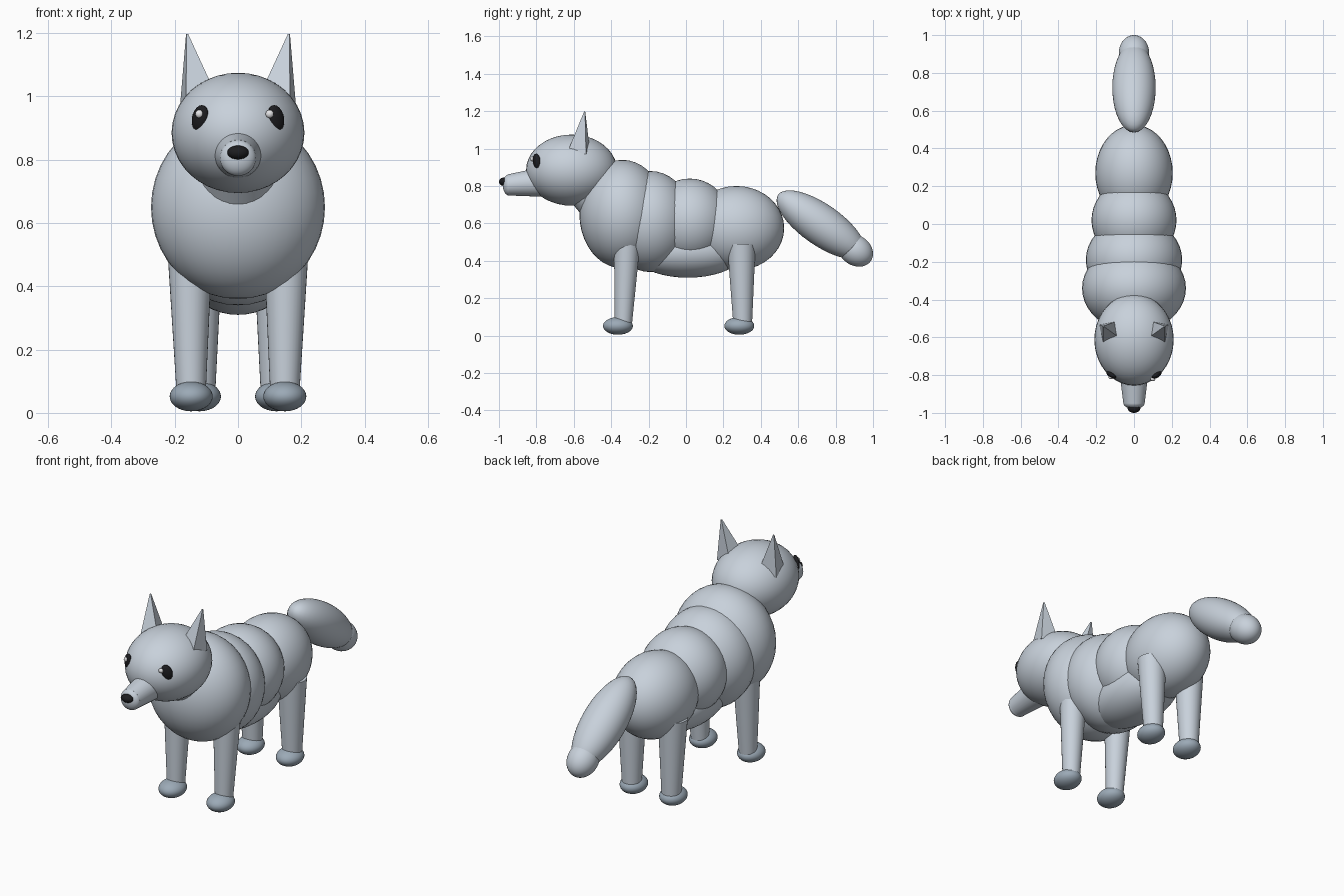
import bpy, bmesh, math
from mathutils import Vector, Matrix

cube = bpy.data.objects.get("Cube")
if cube:
    bpy.data.objects.remove(cube, do_unlink=True)


def material(name, rgb):
    m = bpy.data.materials.new(name)
    m.use_nodes = True
    m.diffuse_color = (*rgb, 1)
    m.node_tree.nodes["Principled BSDF"].inputs["Base Color"].default_value = (*rgb, 1)
    return m


FUR = material("pale grey fur", (0.58, 0.64, 0.71))
PAW = material("slate paw", (0.33, 0.40, 0.47))
BLACK = material("black", (0.012, 0.012, 0.014))
WHITE = material("eye highlight", (0.9, 0.9, 0.92))


def finish(bm, name, mat, smooth=True):
    mesh = bpy.data.meshes.new(name)
    bm.to_mesh(mesh)
    bm.free()
    mesh.materials.append(mat)
    for p in mesh.polygons:
        p.use_smooth = smooth
    ob = bpy.data.objects.new(name, mesh)
    bpy.context.collection.objects.link(ob)
    return ob


def ellipsoid(name, centre, radii, mat=FUR, rot=None, segments=40):
    bm = bmesh.new()
    bmesh.ops.create_uvsphere(bm, u_segments=segments, v_segments=segments // 2, radius=1)
    xf = Matrix.Translation(centre) @ (rot or Matrix()) @ Matrix.Diagonal((*radii, 1))
    bmesh.ops.transform(bm, matrix=xf, verts=bm.verts)
    return finish(bm, name, mat)


def taper(name, start, end, r1, r2, sides=32, twist=0.0):
    """Tapered tube or pyramid running from start to end."""
    a, b = Vector(start), Vector(end)
    bm = bmesh.new()
    bmesh.ops.create_cone(bm, cap_ends=True, segments=sides, radius1=r1, radius2=r2,
                          depth=(b - a).length)
    turn = Vector((0, 0, 1)).rotation_difference(b - a).to_matrix().to_4x4()
    xf = Matrix.Translation((a + b) / 2) @ turn @ Matrix.Rotation(twist, 4, "Z")
    bmesh.ops.transform(bm, matrix=xf, verts=bm.verts)
    ob = finish(bm, name, FUR, sides > 8)
    if sides > 8:
        bpy.ops.object.select_all(action="DESELECT")
        ob.select_set(True)
        bpy.context.view_layer.objects.active = ob
        bpy.ops.object.shade_smooth_by_angle(angle=math.radians(40))
    return ob


# Overlapping body masses
ellipsoid("chest", (0, -0.34, 0.65), (0.275, 0.23, 0.29))
ellipsoid("ribs", (0, -0.19, 0.61), (0.255, 0.225, 0.27))
ellipsoid("waist", (0, 0.02, 0.61), (0.225, 0.22, 0.23))
ellipsoid("rump", (0, 0.27, 0.575), (0.205, 0.255, 0.225))
ellipsoid("belly", (0, 0.01, 0.45), (0.17, 0.30, 0.14))

# Neck and head
taper("neck", (0, -0.45, 0.72), (0, -0.56, 0.85), 0.13, 0.13)
ellipsoid("head", (0, -0.612, 0.885), (0.21, 0.243, 0.19))
taper("snout", (0, -0.76, 0.822), (0, -0.945, 0.806), 0.08, 0.057)
ellipsoid("snout_tip", (0, -0.945, 0.806), (0.057, 0.035, 0.057))
ellipsoid("nose", (0, -0.975, 0.823), (0.034, 0.025, 0.022), BLACK, segments=24)

for side, s in (("left", 1), ("right", -1)):
    # Ears
    taper(side + "_ear", (s * 0.125, -0.572, 0.985), (s * 0.161, -0.542, 1.197),
          0.071, 0.004, sides=4, twist=math.radians(45 - s * 12))

    # Eyes lie on the head, with the upper end leaning inward
    out = Matrix.Rotation(s * math.radians(33), 4, "Z")
    lean = Matrix.Rotation(-s * math.radians(18), 4, "Y")
    ellipsoid(side + "_eye", (s * 0.12, -0.798, 0.932), (0.028, 0.016, 0.042),
              BLACK, out @ lean, 24)

    # Front and back legs with paws
    taper(side + "_front_leg", (s * 0.148, -0.335, 0.06), (s * 0.152, -0.315, 0.50), 0.046, 0.070)
    ellipsoid(side + "_front_paw", (s * 0.148, -0.364, 0.052), (0.068, 0.08, 0.047), PAW)
    taper(side + "_back_leg", (s * 0.122, 0.303, 0.06), (s * 0.126, 0.296, 0.49), 0.050, 0.076)
    ellipsoid(side + "_back_paw", (s * 0.122, 0.285, 0.052), (0.068, 0.08, 0.047), PAW)

# Eye highlights both sit toward the same side
ellipsoid("left_eye_highlight", (0.10, -0.822, 0.945), (0.013, 0.010, 0.013), WHITE, segments=16)
ellipsoid("right_eye_highlight", (-0.122, -0.812, 0.945), (0.013, 0.010, 0.013), WHITE, segments=16)

# Drooping tail
droop = Matrix.Rotation(math.radians(-35), 4, "X")
ellipsoid("tail", (0, 0.722, 0.593), (0.115, 0.28, 0.11), FUR, droop)
ellipsoid("tail_tip", (0, 0.906, 0.456), (0.08, 0.10, 0.08), FUR, droop)
